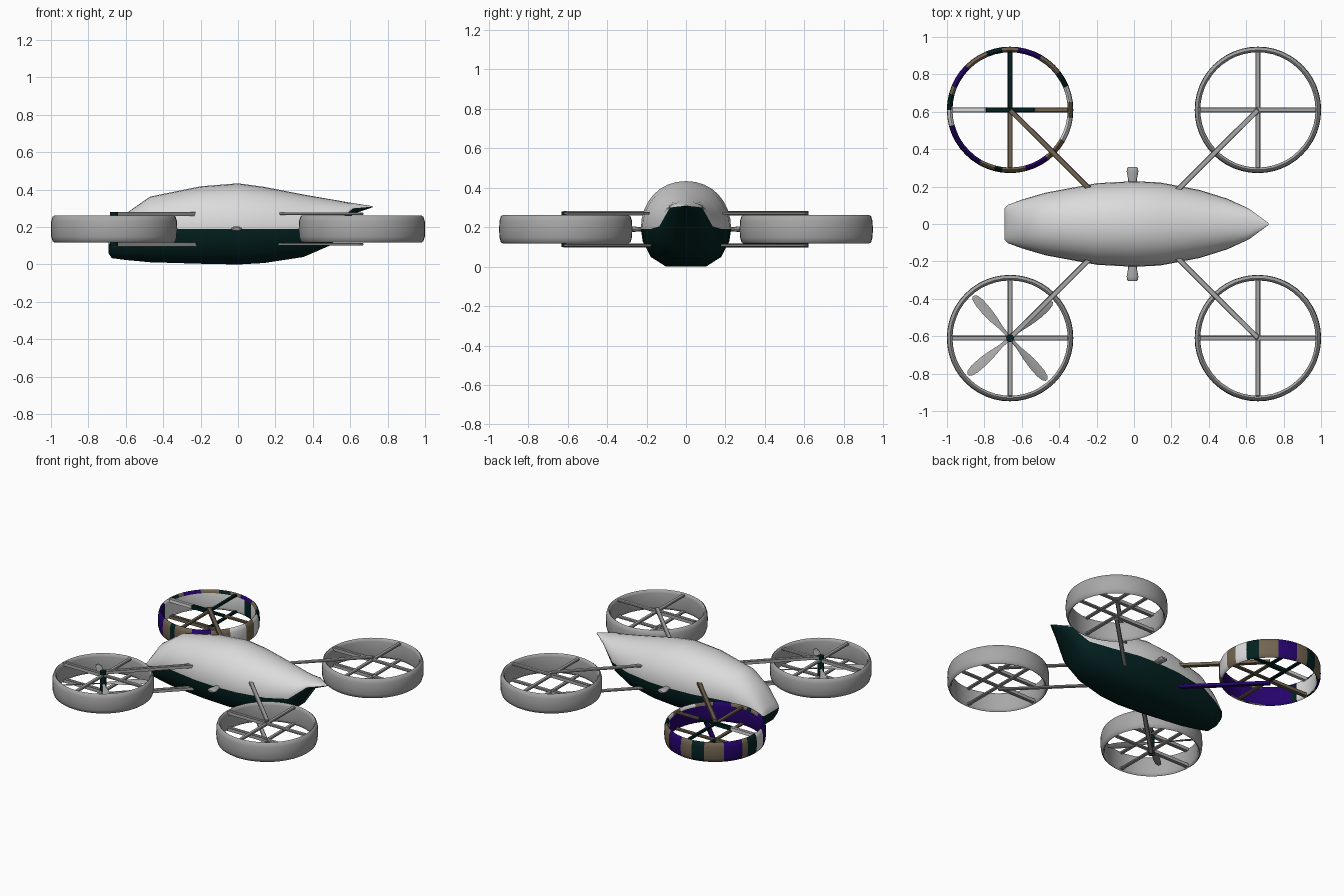
import bpy, bmesh, math
from mathutils import Matrix, Vector

if "Cube" in bpy.data.objects:
    bpy.data.objects.remove(bpy.data.objects["Cube"])

COLOURS = {
    "white": (0.71, 0.71, 0.71), "grey": (0.39, 0.39, 0.39),
    "dark_green": (0.001, 0.015, 0.015), "purple": (0.018, 0.001, 0.145),
    "tan": (0.165, 0.128, 0.082)}
MATS = {}
for n, c in COLOURS.items():
    MATS[n] = bpy.data.materials.new(n)
    MATS[n].diffuse_color = (*c, 1)
CODE = dict(W="white", D="dark_green", P="purple", T="tan")


def finish(name, bm, mats, smooth=35):
    bmesh.ops.recalc_face_normals(bm, faces=bm.faces)
    me = bpy.data.meshes.new(name)
    bm.to_mesh(me)
    bm.free()
    ob = bpy.data.objects.new(name, me)
    bpy.context.collection.objects.link(ob)
    for m in mats:
        me.materials.append(MATS[m])
    if smooth:
        bpy.ops.object.select_all(action='DESELECT')
        ob.select_set(True)
        bpy.context.view_layer.objects.active = ob
        bpy.ops.object.shade_smooth_by_angle(angle=math.radians(smooth))
    return ob


def bar(name, a, b, width, height, mat):
    """Flat bar from a to b with lightly bevelled edges."""
    a, b = Vector(a), Vector(b)
    d = b - a
    bm = bmesh.new()
    bmesh.ops.create_cube(bm, size=1)
    bm.transform(Matrix.Translation((a + b) / 2)
                 @ Matrix.Rotation(math.atan2(d.y, d.x), 4, 'Z')
                 @ Matrix.Diagonal((d.length, width, height, 1)))
    bmesh.ops.bevel(bm, geom=bm.edges[:], offset=height * 0.25, segments=1, affect='EDGES')
    return finish(name, bm, [mat], 0)


# Fuselage: stations of x, half width, top z, seam z, bottom z
STATIONS = [
    (-0.692, 0.085, 0.125, 0.11, 0.06), (-0.675, 0.102, 0.155, 0.115, 0.034),
    (-0.60, 0.130, 0.272, 0.15, 0.024), (-0.47, 0.168, 0.363, 0.188, 0.012),
    (-0.20, 0.218, 0.418, 0.19, 0.004), (0.0, 0.229, 0.434, 0.19, 0.0),
    (0.14, 0.222, 0.415, 0.19, 0.008), (0.35, 0.182, 0.374, 0.19, 0.04),
    (0.50, 0.135, 0.348, 0.205, 0.105), (0.615, 0.082, 0.328, 0.30, 0.27),
    (0.72, 0.004, 0.312, 0.309, 0.306)]
UPPER, LOWER = 8, [(0.0, 1.0), (0.44, 1.0), (0.78, 0.74), (0.96, 0.32)]


def half_section(w, zt, zm, zb):
    pts = [(w * y, zm - (zm - zb) * k) for y, k in LOWER]
    for i in range(UPPER + 1):
        t = math.pi / 2 * i / UPPER
        pts.append((w * math.cos(t) ** 0.95, zm + (zt - zm) * math.sin(t) ** 0.95))
    pts[-1] = (0, zt)
    return pts


bm = bmesh.new()
rings = []
n = len(LOWER) + UPPER
for x, w, zt, zm, zb in STATIONS:
    right, left = [], []
    for y, z in half_section(w, zt, zm, zb):
        v = bm.verts.new((x, y, z))
        right.append(v)
        left.append(v if y == 0 else bm.verts.new((x, -y, z)))
    rings.append((right, left))
for (r0, l0), (r1, l1) in zip(rings, rings[1:]):
    for a, b in ((r0, r1), (l0, l1)):
        for i in range(n):
            bm.faces.new((a[i], a[i + 1], b[i + 1], b[i])).material_index = int(i < len(LOWER))
# tail and nose caps as level strips
for right, left in (rings[0], rings[-1]):
    for i in range(n):
        vs = list(dict.fromkeys((right[i], right[i + 1], left[i + 1], left[i])))
        bm.faces.new(vs).material_index = int(i < len(LOWER))
finish("fuselage", bm, ["white", "dark_green"], 40)

# Side stubs: short, rounded, flaring outward
for side in (-1, 1):
    bm = bmesh.new()
    prev = None
    for d, hw, hh in ((0.20, 0.020, 0.009), (0.24, 0.024, 0.012), (0.28, 0.031, 0.014),
                      (0.297, 0.030, 0.013), (0.306, 0.020, 0.007)):
        ring = [bm.verts.new((-0.008 + hw * math.cos(k * math.pi / 6), side * d,
                              0.19 + hh * math.sin(k * math.pi / 6))) for k in range(12)]
        if prev:
            for k in range(12):
                bm.faces.new((prev[k], prev[k - 1], ring[k - 1], ring[k]))
        else:
            bm.faces.new(ring)
        prev = ring
    bm.faces.new(prev)
    finish("side_stub", bm, ["grey"])

# Duct rings: closed wall profile (radius, z) revolved about the rotor axis
PROFILE = [(0.308, 0.140), (0.308, 0.240), (0.312, 0.256), (0.320, 0.262), (0.329, 0.255),
           (0.336, 0.232), (0.338, 0.19), (0.336, 0.148), (0.329, 0.125), (0.320, 0.118),
           (0.312, 0.124)]
STRIPES = "TWWDDTTTPPPTTDDTTTPPPTDDWWPPPPPPTTDTTTPPPTTTWWWT"  # outer wall
SEG = len(STRIPES)


def inner_colour(ang):
    if 190 <= ang < 198 or 60 <= ang < 75:
        return "dark_green"
    return "white" if 20 <= ang < 190 else "purple"


def duct(cx, cy, painted):
    bm = bmesh.new()
    names = list(CODE.values())
    loops = []
    for s in range(SEG):
        a = 2 * math.pi * s / SEG
        loops.append([bm.verts.new((cx + r * math.cos(a), cy + r * math.sin(a), z))
                      for r, z in PROFILE])
    m = len(PROFILE)
    for s in range(SEG):
        a, b = loops[s], loops[(s + 1) % SEG]
        for k in range(m):
            f = bm.faces.new((a[k], a[(k + 1) % m], b[(k + 1) % m], b[k]))
            if painted:
                inner = k in (0, m - 1)
                col = inner_colour(360 * s / SEG) if inner else CODE[STRIPES[s]]
                f.material_index = names.index(col)
    finish("duct_ring", bm, names if painted else ["grey"], 50)


def hub(cx, cy, r, z0, z1, mat):
    bm = bmesh.new()
    bmesh.ops.create_cone(bm, cap_ends=True, segments=16, radius1=r, radius2=r, depth=z1 - z0)
    bm.transform(Matrix.Translation((cx, cy, (z0 + z1) / 2)))
    finish("rotor_hub", bm, [mat])


for sx in (-1, 1):
    for sy in (-1, 1):
        cx, cy = sx * 0.6625, sy * 0.61
        painted = (sx, sy) == (-1, 1)
        duct(cx, cy, painted)
        # cross struts, upper and lower
        for z, cols in ((0.25, "TDWT"), (0.13, "TDTT")):
            for (dx, dy), c in zip(((1, 0), (0, 1), (-1, 0), (0, -1)), cols):
                mat = CODE[c] if painted else "grey"
                start = 0
                if painted and z > 0.2 and dx:  # dark inner length of the two-tone struts
                    start = 0.13
                    bar("strut_root", (cx, cy, z), (cx + dx * start, cy, z),
                        0.026, 0.016, "dark_green")
                bar("strut", (cx + dx * start, cy + dy * start, z),
                    (cx + dx * 0.312, cy + dy * 0.312, z), 0.026, 0.016, mat)
        # diagonal arms to the fuselage
        for z, c in ((0.271, "tan"), (0.108, "purple")):
            bar("arm", (sx * 0.22, sy * 0.17, z), (cx, cy, z), 0.028, 0.014,
                c if painted else "grey")

# Rotor: hub post and four blades in one duct only
RX, RY = -0.6625, -0.61
hub(RX, RY, 0.021, 0.1, 0.281, "dark_green")
BLADE = [(0.01, 0.010), (0.07, 0.012), (0.13, 0.022), (0.19, 0.027),
         (0.25, 0.026), (0.285, 0.018), (0.298, 0.006)]
for k in range(4):
    bm = bmesh.new()
    prev = None
    for r, hw in BLADE:
        tilt = math.radians(28 - 50 * r)
        ring = []
        for u, v in ((1, 0), (0, 0.004), (-1, 0), (0, -0.004)):
            w = hw * u
            ring.append(bm.verts.new((r, w * math.cos(tilt) - v * math.sin(tilt),
                                      w * math.sin(tilt) + v * math.cos(tilt))))
        if prev:
            for i in range(4):
                bm.faces.new((prev[i - 1], prev[i], ring[i], ring[i - 1]))
        else:
            bm.faces.new(ring)
        prev = ring
    bm.faces.new(prev)
    ang = math.radians((41, 131, 221, 311)[k])
    bm.transform(Matrix.Translation((RX, RY, 0.19)) @ Matrix.Rotation(ang, 4, 'Z'))
    finish("rotor_blade", bm, ["grey"])

for m in bpy.data.materials:
    if m.users and not m.is_grease_pencil:
        m.use_nodes = True
        m.node_tree.nodes["Principled BSDF"].inputs["Base Color"].default_value = m.diffuse_color
